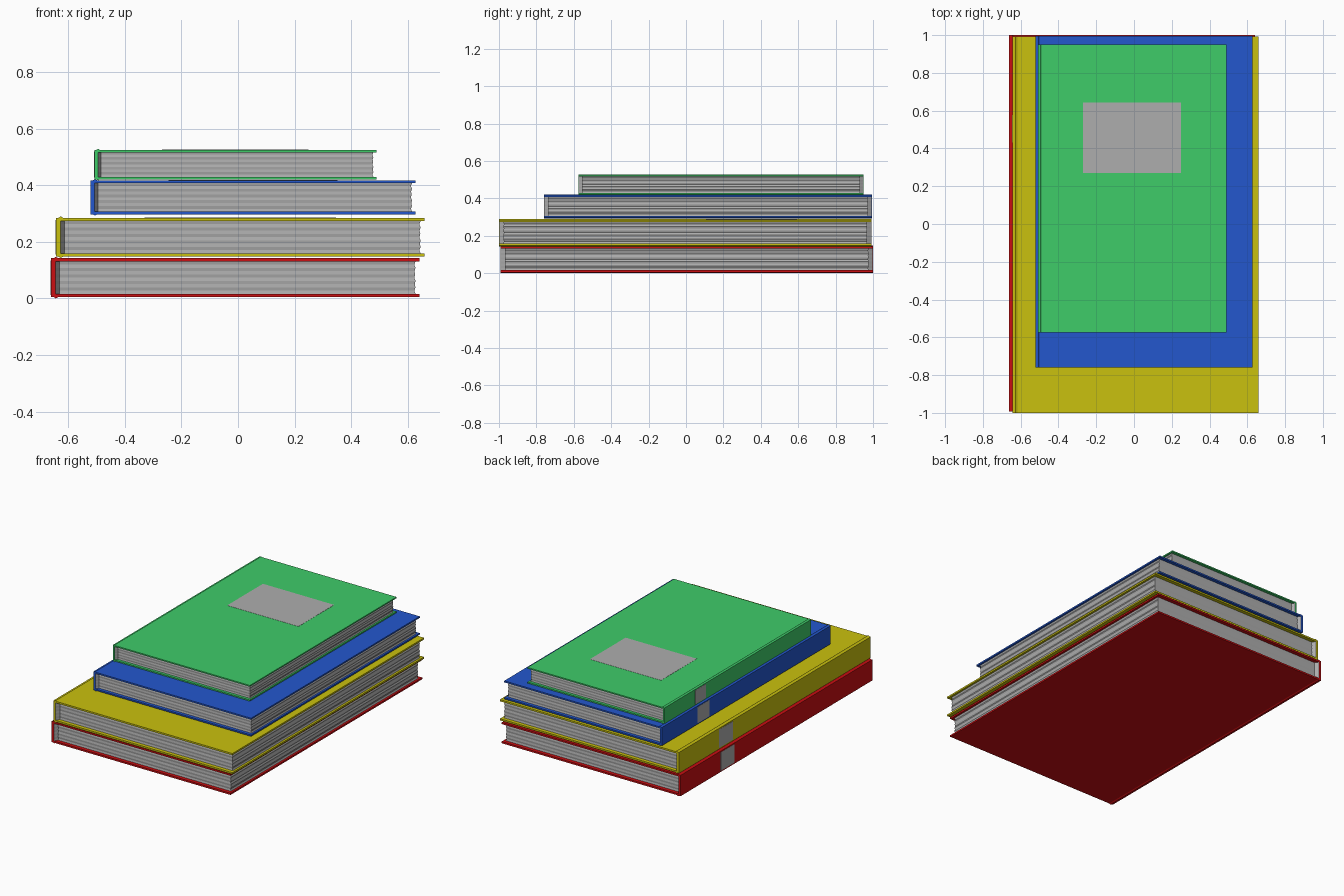
import bpy, bmesh

if "Cube" in bpy.data.objects:
    bpy.data.objects.remove(bpy.data.objects["Cube"])


def material(name, srgb):
    m = bpy.data.materials.new(name)
    lin = [((c / 255 + 0.055) / 1.055) ** 2.4 if c > 10 else c / 255 / 12.92 for c in srgb]
    m.diffuse_color = (*lin, 1)
    m.use_nodes = True
    m.node_tree.nodes["Principled BSDF"].inputs["Base Color"].default_value = m.diffuse_color
    return m


def make_object(name, bm, mat):
    bmesh.ops.recalc_face_normals(bm, faces=bm.faces)
    me = bpy.data.meshes.new(name)
    bm.to_mesh(me)
    bm.free()
    me.materials.append(mat)
    ob = bpy.data.objects.new(name, me)
    bpy.context.collection.objects.link(ob)
    return ob


def loft(name, rings, mat):
    """Skin a list of equal-length point rings and cap both ends."""
    bm = bmesh.new()
    vs = [[bm.verts.new(p) for p in r] for r in rings]
    n = len(vs[0])
    for a, b in zip(vs, vs[1:]):
        for i in range(n):
            j = (i + 1) % n
            bm.faces.new((a[i], a[j], b[j], b[i]))
    bm.faces.new(vs[0][::-1])
    bm.faces.new(vs[-1])
    return make_object(name, bm, mat)


def box(name, x0, x1, y0, y1, z0, z1, mat):
    ring = lambda z: [(x0, y0, z), (x1, y0, z), (x1, y1, z), (x0, y1, z)]
    return loft(name, [ring(z0), ring(z1)], mat)


paper = material("paper grey", (174, 174, 174))


def book(name, mat, x0, x1, y0, y1, z0, z1):
    s = x1 - x0
    t, sp = 0.0085 * s, 0.0125 * s          # board and spine thickness
    ha, hb, hc, hh = 0.007 * s, 0.0135 * s, 0.02 * s, 0.0038 * s

    # hardcover: C profile with small hinge ridges, run along y
    prof = [(x0, z0), (x0 + ha, z0), (x0 + hb, z0 - hh), (x0 + hc, z0), (x1, z0),
            (x1, z0 + t), (x0 + sp, z0 + t), (x0 + sp, z1 - t), (x1, z1 - t),
            (x1, z1), (x0 + hc, z1), (x0 + hb, z1 + hh), (x0 + ha, z1), (x0, z1)]
    loft(name + "_cover", [[(x, y, z) for x, z in prof] for y in (y0, y1)], mat)

    # page block: slightly uneven layers, flared out to the spine ends
    a, b = z0 + t, z1 - t
    steps = [0, 1, 0, 0.6, 0, 1, 0.2, 0.8, 0, 1, 0]
    rings = []
    for i, k in enumerate(steps):
        z = a + (b - a) * i / (len(steps) - 1)
        d = 0.0035 * s * k
        iy = 0.0185 * s + d * 0.5
        xs, xw, xe = x0 + sp, x0 + 0.0235 * s, x1 - 0.0105 * s - d
        rings.append([(xs, y0 + 0.002, z), (xw, y0 + iy, z), (xe, y0 + iy, z),
                      (xe, y1 - iy, z), (xw, y1 - iy, z), (xs, y1 - 0.002, z)])
    loft(name + "_pages", rings, paper)

    # front label and spine label
    cx, e = (x0 + x1) / 2, 0.001
    box(name + "_cover_label", cx - 0.26 * s, cx + 0.26 * s,
        y1 - 0.68 * s, y1 - 0.307 * s, z1 - e, z1 + e, paper)
    box(name + "_spine_label", x0 - e, x0 + e, y1 - 0.43 * s, y1 - 0.32 * s,
        z0 + 0.006 * s, z1 - 0.006 * s, paper)


# stack, bottom to top
book("bottom_book", material("red", (203, 14, 18)), -0.661, 0.641, -0.993, 1.0, 0.005, 0.142)
book("second_book", material("yellow", (202, 193, 14)), -0.644, 0.659, -1.0, 0.993, 0.148, 0.285)
book("third_book", material("blue", (35, 87, 206)), -0.521, 0.627, -0.76, 0.994, 0.297, 0.417)
book("top_book", material("green", (62, 204, 105)), -0.508, 0.489, -0.575, 0.949, 0.421, 0.525)
